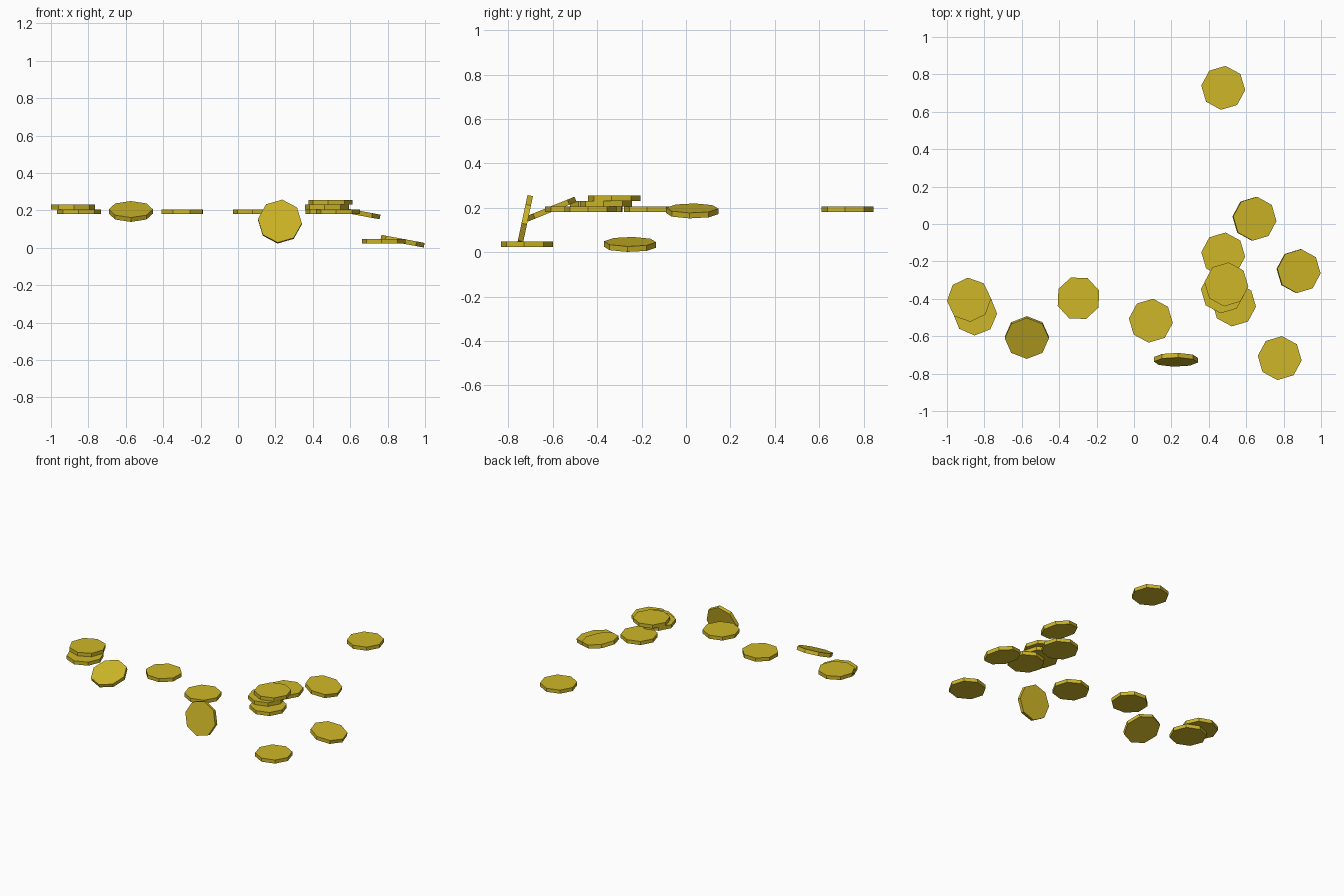
import bpy
import bmesh
from math import radians
from mathutils import Matrix

cube = bpy.data.objects.get("Cube")
if cube:
    bpy.data.objects.remove(cube, do_unlink=True)

# One flat gold for every coin
gold = bpy.data.materials.new("gold")
gold.use_nodes = True
gold.diffuse_color = (0.62, 0.47, 0.02, 1)
gold.node_tree.nodes["Principled BSDF"].inputs["Base Color"].default_value = gold.diffuse_color

RADIUS = 0.118
THICKNESS = 0.025
SHELF = 0.193      # height of most coins
LOW = 0.035        # height of the fallen coins


def coin(name, x, y, z=SHELF, spin=-6, tilt_x=0, tilt_y=0):
    """Eight-sided disc, spun about its own axis and then tilted."""
    bm = bmesh.new()
    bmesh.ops.create_cone(bm, cap_ends=True, segments=8, radius1=RADIUS,
                          radius2=RADIUS, depth=THICKNESS,
                          matrix=Matrix.Rotation(radians(spin), 4, "Z"))
    mesh = bpy.data.meshes.new(name)
    bm.to_mesh(mesh)
    bm.free()
    mesh.materials.append(gold)
    obj = bpy.data.objects.new(name, mesh)
    obj.location = (x, y, z)
    obj.rotation_euler = (radians(tilt_x), radians(tilt_y), 0)
    bpy.context.collection.objects.link(obj)
    return obj


# Pile of coins on the left
coin("pile_coin_bottom_back", 0.477, -0.163)
coin("pile_coin_bottom_front", 0.535, -0.43)
coin("pile_coin_middle", 0.475, -0.36, SHELF + THICKNESS)
coin("pile_coin_top", 0.494, -0.323, SHELF + 2 * THICKNESS)

# Pair of overlapping coins on the right
coin("pair_coin_lower", -0.85, -0.478, spin=-1)
coin("pair_coin_upper", -0.882, -0.405, SHELF + THICKNESS, spin=3)

# Single flat coins
coin("single_coin_back", 0.477, 0.728)
coin("single_coin_middle", 0.09, -0.517)
coin("single_coin_right", -0.297, -0.397, spin=20)
coin("fallen_coin_flat", 0.779, -0.717, LOW)

# Coins sliding off sideways
coin("sliding_coin_upper", 0.644, 0.028, 0.186, tilt_y=10.5)
coin("fallen_coin_tilted", 0.88, -0.252, LOW, tilt_y=10.5)

# Coins tipping over the front
coin("tipping_coin", -0.573, -0.607, 0.194, spin=0, tilt_x=22)
coin("leaning_coin", 0.224, -0.726, 0.14, tilt_x=78)
